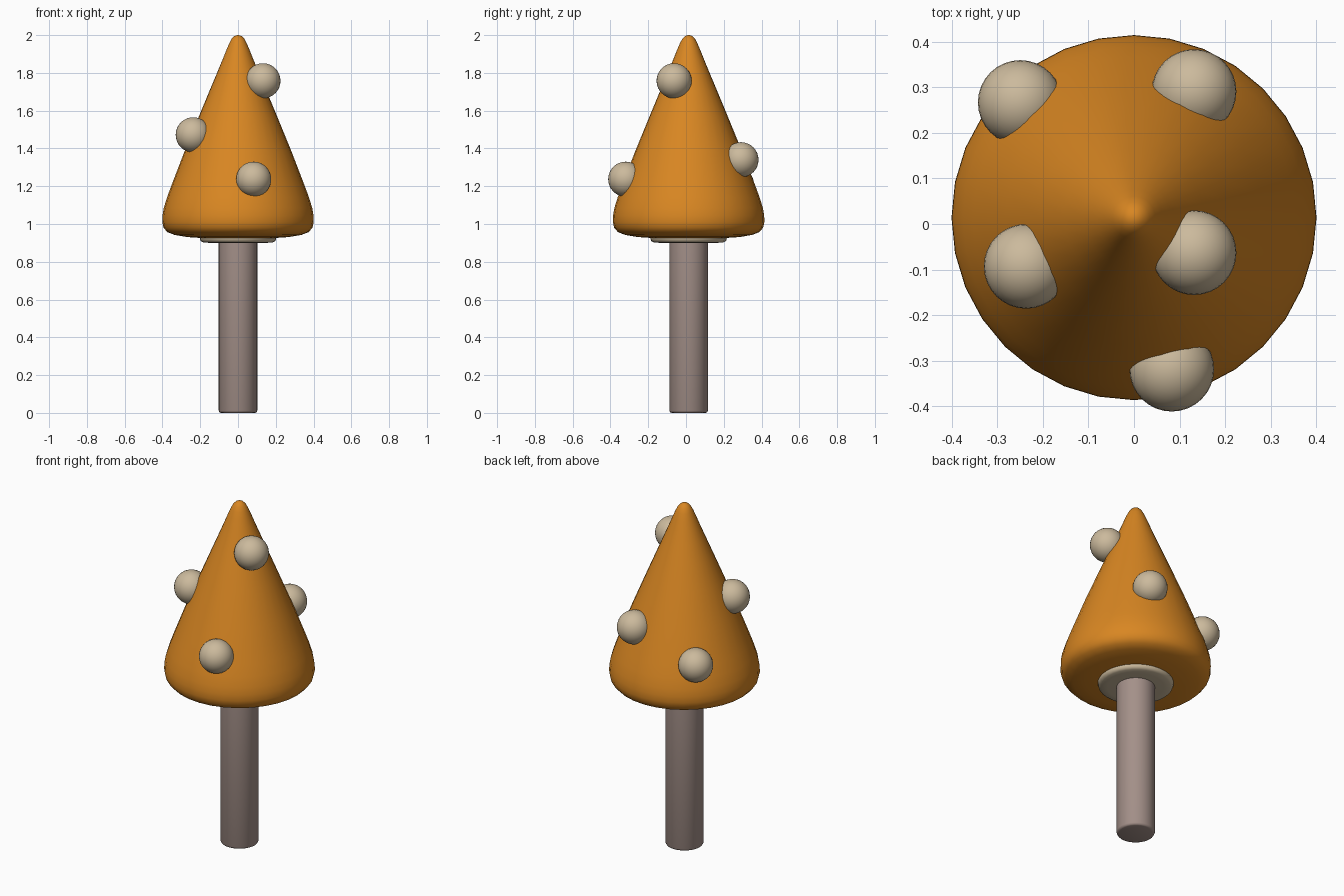
import bpy, bmesh, math

if "Cube" in bpy.data.objects:
    bpy.data.objects.remove(bpy.data.objects["Cube"])

CY = 0.014  # mushroom axis sits slightly behind the origin


def material(name, rgb):
    m = bpy.data.materials.new(name)
    m.diffuse_color = (*rgb, 1)
    m.use_nodes = True
    m.node_tree.nodes["Principled BSDF"].inputs["Base Color"].default_value = m.diffuse_color
    return m


ORANGE = material("cap orange", (0.69, 0.24, 0.016))
CREAM = material("spot cream", (0.60, 0.49, 0.335))
BROWN = material("stem greyish brown", (0.37, 0.28, 0.25))


def finish(bm, name, mat, angle):
    bmesh.ops.recalc_face_normals(bm, faces=bm.faces)
    mesh = bpy.data.meshes.new(name)
    bm.to_mesh(mesh)
    bm.free()
    mesh.materials.append(mat)
    ob = bpy.data.objects.new(name, mesh)
    bpy.context.collection.objects.link(ob)
    bpy.ops.object.select_all(action='DESELECT')
    ob.select_set(True)
    bpy.context.view_layer.objects.active = ob
    bpy.ops.object.shade_smooth_by_angle(angle=math.radians(angle))
    return ob


def lathe(name, profile, mat, sides=32, angle=50):
    """Revolve (radius, z) points; both ends close on the axis."""
    bm = bmesh.new()
    vs = [bm.verts.new((r, 0, z)) for r, z in profile]
    es = [bm.edges.new(p) for p in zip(vs, vs[1:])]
    bmesh.ops.spin(bm, geom=vs + es, cent=(0, 0, 0), axis=(0, 0, 1),
                   angle=math.tau, steps=sides, use_merge=True)
    bmesh.ops.remove_doubles(bm, verts=bm.verts, dist=1e-5)
    bmesh.ops.translate(bm, verts=bm.verts, vec=(0, CY, 0))
    return finish(bm, name, mat, angle)


# Stem
lathe("stem", [(0, 0), (0.09, 0), (0.098, 0.003), (0.102, 0.012), (0.102, 0.92), (0, 0.92)], BROWN)

# Collar under the cap
lathe("collar", [(0, 0.900), (0.15, 0.900), (0.185, 0.903), (0.198, 0.910),
                 (0.202, 0.923), (0.202, 0.94), (0, 0.94)], CREAM)

# Conical cap with rounded rim and tip
lathe("cap", [(0, 0.923), (0.18, 0.925), (0.27, 0.931), (0.335, 0.942), (0.374, 0.957),
              (0.394, 0.980), (0.401, 1.01), (0.400, 1.045), (0.393, 1.085), (0.376, 1.14),
              (0.354, 1.2), (0.283, 1.385), (0.207, 1.57), (0.153, 1.7), (0.111, 1.8),
              (0.082, 1.87), (0.062, 1.92), (0.047, 1.955), (0.034, 1.98),
              (0.020, 1.994), (0.009, 1.999), (0, 2.0)], ORANGE, angle=80)

# Round spots half sunk into the cap
SPOTS = [(0.132, -0.063, 1.758), (0.083, -0.319, 1.237), (-0.237, -0.093, 1.472),
         (-0.25, 0.267, 1.21), (0.132, 0.291, 1.34)]
for i, pos in enumerate(SPOTS):
    bm = bmesh.new()
    bmesh.ops.create_uvsphere(bm, u_segments=32, v_segments=16, radius=0.093)
    bmesh.ops.translate(bm, verts=bm.verts, vec=pos)
    finish(bm, f"spot_{i + 1}", CREAM, 60)
